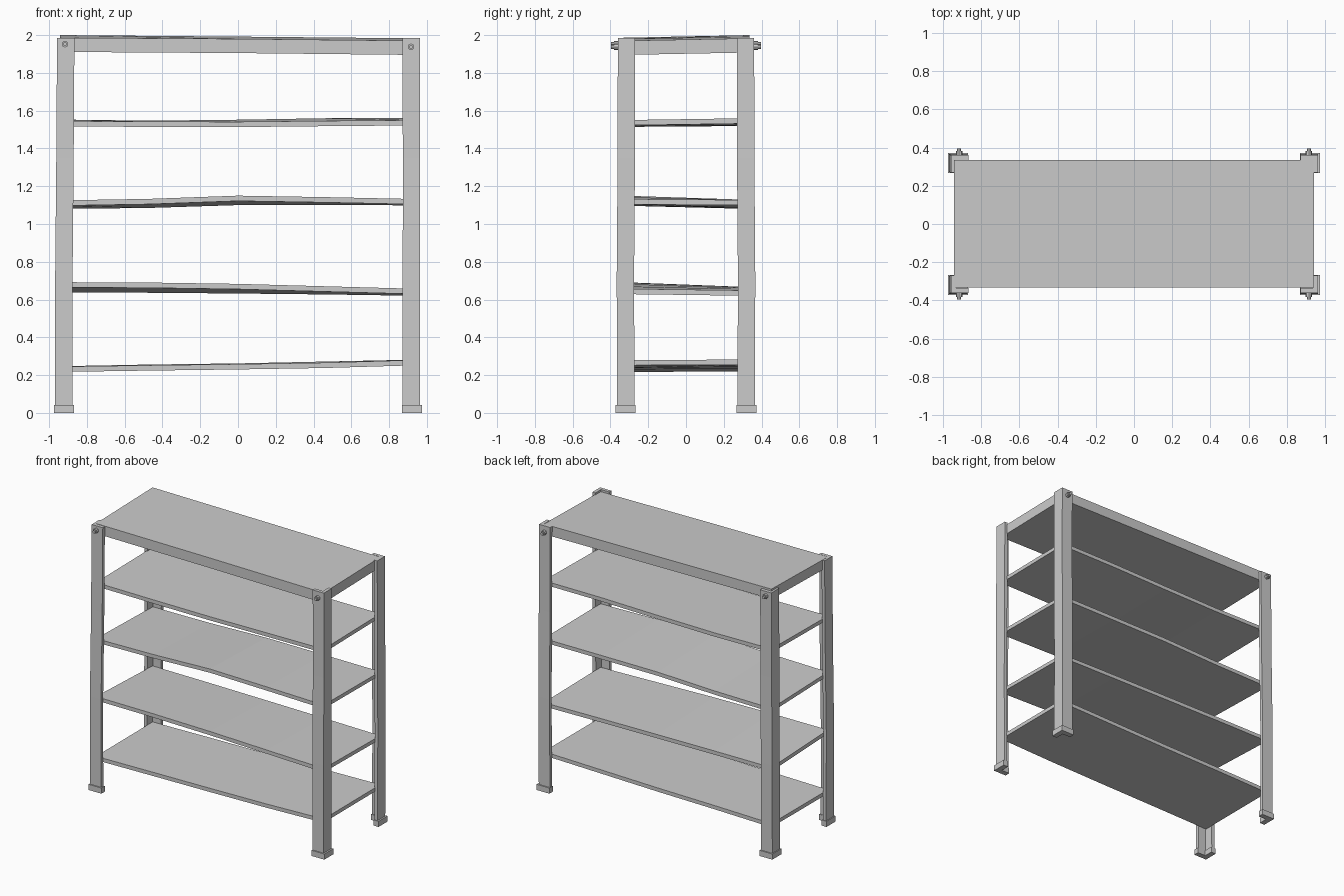
import bpy, bmesh
from math import pi
from mathutils import Matrix, Vector

if "Cube" in bpy.data.objects:
    bpy.data.objects.remove(bpy.data.objects["Cube"])


def finish(bm, name):
    bmesh.ops.recalc_face_normals(bm, faces=bm.faces)
    me = bpy.data.meshes.new(name)
    bm.to_mesh(me)
    bm.free()
    ob = bpy.data.objects.new(name, me)
    bpy.context.collection.objects.link(ob)
    return ob


def angle_bar(name, sx, sy, levels, out, width, thick):
    """L-section bar; levels = (x shift, y shift, z); out = outer corner."""
    a, b = out
    prof = [(a, b), (a - width, b), (a - width, b - thick),
            (a - thick, b - thick), (a - thick, b - width), (a, b - width)]
    bm = bmesh.new()
    rings = [[bm.verts.new((sx * x + dx, sy * y + dy, z)) for x, y in prof]
             for dx, dy, z in levels]
    for lo, hi in zip(rings, rings[1:]):
        for i in range(6):
            j = (i + 1) % 6
            bm.faces.new((lo[i], lo[j], hi[j], hi[i]))
    bm.faces.new(rings[0])
    bm.faces.new(rings[-1])
    return finish(bm, name)


def shelf(name, front, back, thick):
    """Slightly warped sheet; front/back = top heights at even x stations."""
    bm = bmesh.new()
    n = len(front)
    rings = []
    for i in range(n):
        x = -0.942 + 1.884 * i / (n - 1)
        f, b = front[i], back[i]
        rings.append([bm.verts.new(p) for p in (
            (x, -0.333, f - thick), (x, 0.336, b - thick),
            (x, 0.336, b), (x, -0.333, f))])
    for lo, hi in zip(rings, rings[1:]):
        for i in range(4):
            j = (i + 1) % 4
            bm.faces.new((lo[i], lo[j], hi[j], hi[i]))
    bm.faces.new(rings[0])
    bm.faces.new(rings[-1])
    return finish(bm, name)


def bolt(name, x, z, sy):
    """Head with a narrower tip, pointing outward."""
    bm = bmesh.new()
    for y0, y1, r in ((0.335, 0.382, 0.017), (0.375, 0.396, 0.011)):
        m = Matrix.Translation(Vector((x, sy * (y0 + y1) / 2, z))) @ Matrix.Rotation(pi / 2, 4, 'X')
        bmesh.ops.create_cone(bm, cap_ends=True, segments=8, radius1=r,
                              radius2=r, depth=y1 - y0, matrix=m)
    return finish(bm, name)


# Corner posts with a slight bend, feet and bolts
for sx, side in ((-1, "left"), (1, "right")):
    for sy, end in ((-1, "front"), (1, "back")):
        tag = f"{end}_{side}"
        dx = 0.008 if sx < 0 else -0.003
        levels = [(-0.003, 0, 0.01), (-0.002, 0.003 * sy, 0.7),
                  (dx * 0.5, -0.002 * sy, 1.35), (dx, -0.003 * sy, 1.985)]
        angle_bar(tag + "_post", sx, sy, levels, (0.966, 0.364), 0.092, 0.025)
        angle_bar(tag + "_foot", sx, sy, [(0, 0, 0), (0, 0, 0.042)],
                  (0.975, 0.373), 0.106, 0.04)
        bolt(tag + "_bolt", sx * 0.916, 1.952 if sx < 0 else 1.938, sy)

# Shelves, bottom to top
shelf("shelf_1", (0.245, 0.252, 0.258, 0.266, 0.28), (0.247, 0.256, 0.262, 0.272, 0.282), 0.028)
shelf("shelf_2", (0.692, 0.69, 0.683, 0.67, 0.657), (0.666, 0.664, 0.66, 0.655, 0.648), 0.028)
shelf("shelf_3", (1.125, 1.133, 1.15, 1.142, 1.132), (1.108, 1.113, 1.128, 1.128, 1.127), 0.028)
shelf("shelf_4", (1.545, 1.542, 1.541, 1.546, 1.55), (1.553, 1.547, 1.552, 1.56, 1.56), 0.028)
shelf("top_shelf", (1.986, 1.98, 1.97), (2.0, 1.992, 1.983), 0.075)
